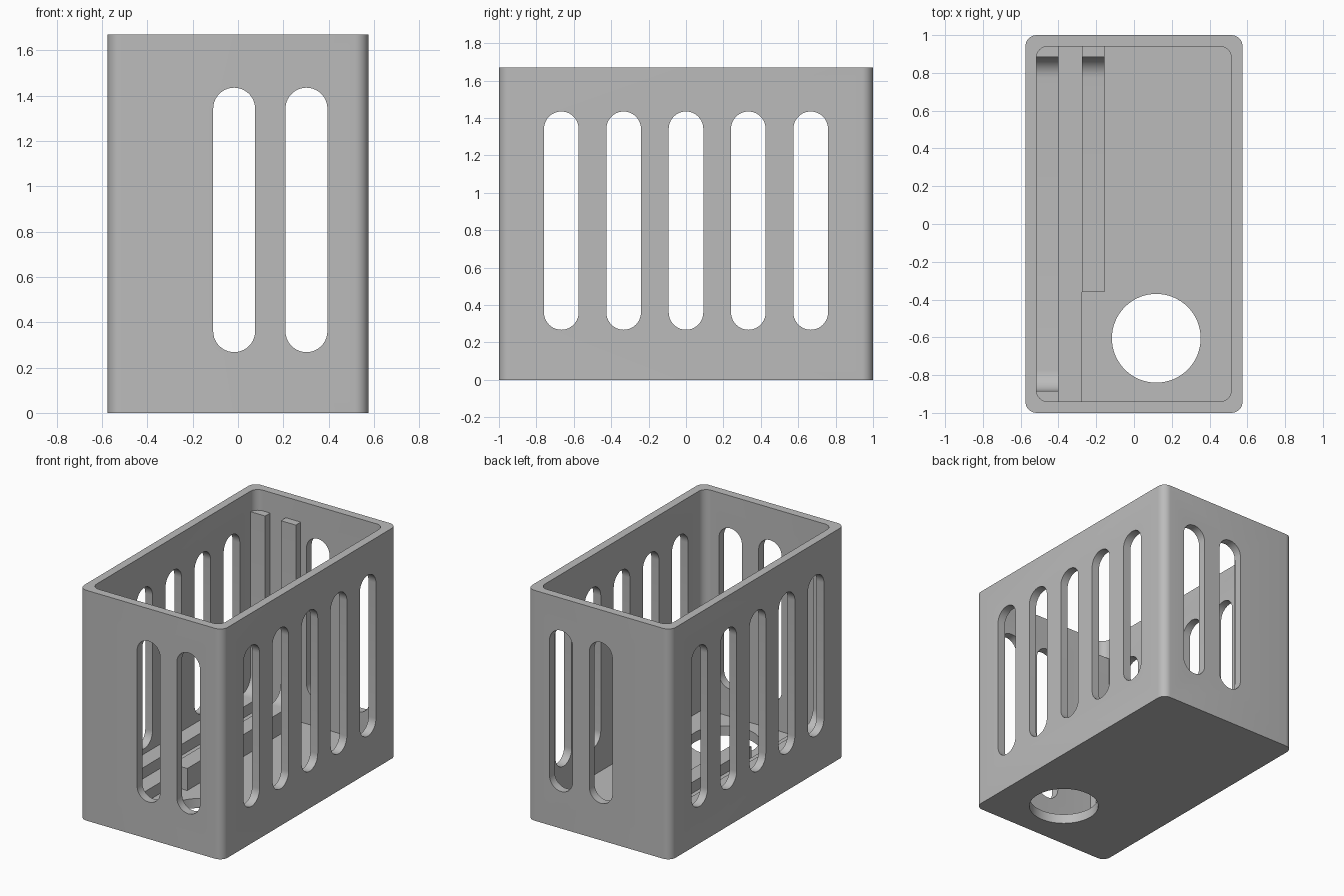
import bpy, bmesh, math
from mathutils import Vector

if "Cube" in bpy.data.objects:
    bpy.data.objects.remove(bpy.data.objects["Cube"])

grey = bpy.data.materials.new("light_grey_plastic")
grey.diffuse_color = (0.5, 0.5, 0.5, 1)
grey.use_nodes = True
grey.node_tree.nodes["Principled BSDF"].inputs["Base Color"].default_value = grey.diffuse_color

H, W, L, T = 1.67, 0.575, 1.0, 0.06
FLOOR = 0.07


def prism(name, outline, axis, lo, hi):
    """Extrude a 2D outline along an axis (x: outline is yz, y: xz, z: xy)."""
    def place(a, b, d):
        return {'x': (d, a, b), 'y': (a, d, b), 'z': (a, b, d)}[axis]
    bm = bmesh.new()
    face = bm.faces.new([bm.verts.new(place(a, b, lo)) for a, b in outline])
    ext = bmesh.ops.extrude_face_region(bm, geom=[face])
    shift = Vector(place(0, 0, hi - lo))
    bmesh.ops.translate(bm, vec=shift,
                        verts=[v for v in ext['geom'] if isinstance(v, bmesh.types.BMVert)])
    bmesh.ops.recalc_face_normals(bm, faces=bm.faces)
    mesh = bpy.data.meshes.new(name)
    bm.to_mesh(mesh)
    bm.free()
    mesh.materials.append(grey)
    ob = bpy.data.objects.new(name, mesh)
    bpy.context.collection.objects.link(ob)
    return ob


def arc(cx, cy, r, a0, a1, n=8):
    return [(cx + r * math.cos(math.radians(a0 + (a1 - a0) * i / n)),
             cy + r * math.sin(math.radians(a0 + (a1 - a0) * i / n))) for i in range(n + 1)]


def rounded(x0, x1, y0, y1, r):
    return (arc(x1 - r, y1 - r, r, 0, 90) + arc(x0 + r, y1 - r, r, 90, 180)
            + arc(x0 + r, y0 + r, r, 180, 270) + arc(x1 - r, y0 + r, r, 270, 360))


def slot(c, hw=0.0925, z0=0.268, z1=1.435):
    return arc(c, z1 - hw, hw, 0, 180, 20) + arc(c, z0 + hw, hw, 180, 360, 20)


def smooth(ob):
    bpy.ops.object.select_all(action='DESELECT')
    ob.select_set(True)
    bpy.context.view_layer.objects.active = ob
    bpy.ops.object.shade_smooth_by_angle(angle=math.radians(30))


# Open-topped case with rounded vertical corners
case = prism("case", rounded(-W, W, -L, L, T), 'z', 0, H)

# Cavity, floor hole and vent slots
cutters = [prism("cavity_cutter", rounded(-W + T - 0.002, W - T, -L + T, L - T, T), 'z', FLOOR, H + 0.2),
           prism("hole_cutter", arc(0.118, -0.605, 0.235, 0, 360, 64)[:-1], 'z', -0.2, 0.4)]
for i in range(5):
    cutters.append(prism("side_slot_cutter", slot((i - 2) / 3), 'x', -1, 1))
for x in (-0.017, 0.302):
    cutters.append(prism("end_slot_cutter", slot(x), 'y', -1.3, 1.3))

bpy.context.view_layer.objects.active = case
for c in cutters:
    c.hide_render = True
    m = case.modifiers.new("cut", 'BOOLEAN')
    m.operation, m.solver, m.object = 'DIFFERENCE', 'EXACT', c
    bpy.ops.object.modifier_apply(modifier=m.name)
for c in cutters:
    bpy.data.objects.remove(c)
smooth(case)

# Board guides: floor rail with filleted upright posts against the end walls
TOP, RAIL, POST, R = 1.52, 0.23, 0.883, 0.11
END = L - T + 0.01
back = arc(POST - R, RAIL + R, R, 270, 360) + [(POST, TOP), (END, TOP), (END, FLOOR - 0.01)]
front = [(-y, z) for y, z in reversed(back)]
outer_guide = prism("outer_guide", back + front, 'x', -W + T - 0.012, -0.4)
inner_guide = prism("inner_guide", back + [(-0.36, FLOOR - 0.01), (-0.36, RAIL)], 'x', -0.275, -0.155)
smooth(outer_guide)
smooth(inner_guide)

# Low ledge between the guides
prism("board_ledge", [(-0.4, FLOOR - 0.01), (-0.275, FLOOR - 0.01), (-0.275, 0.15), (-0.4, 0.15)],
      'y', -END, END)
